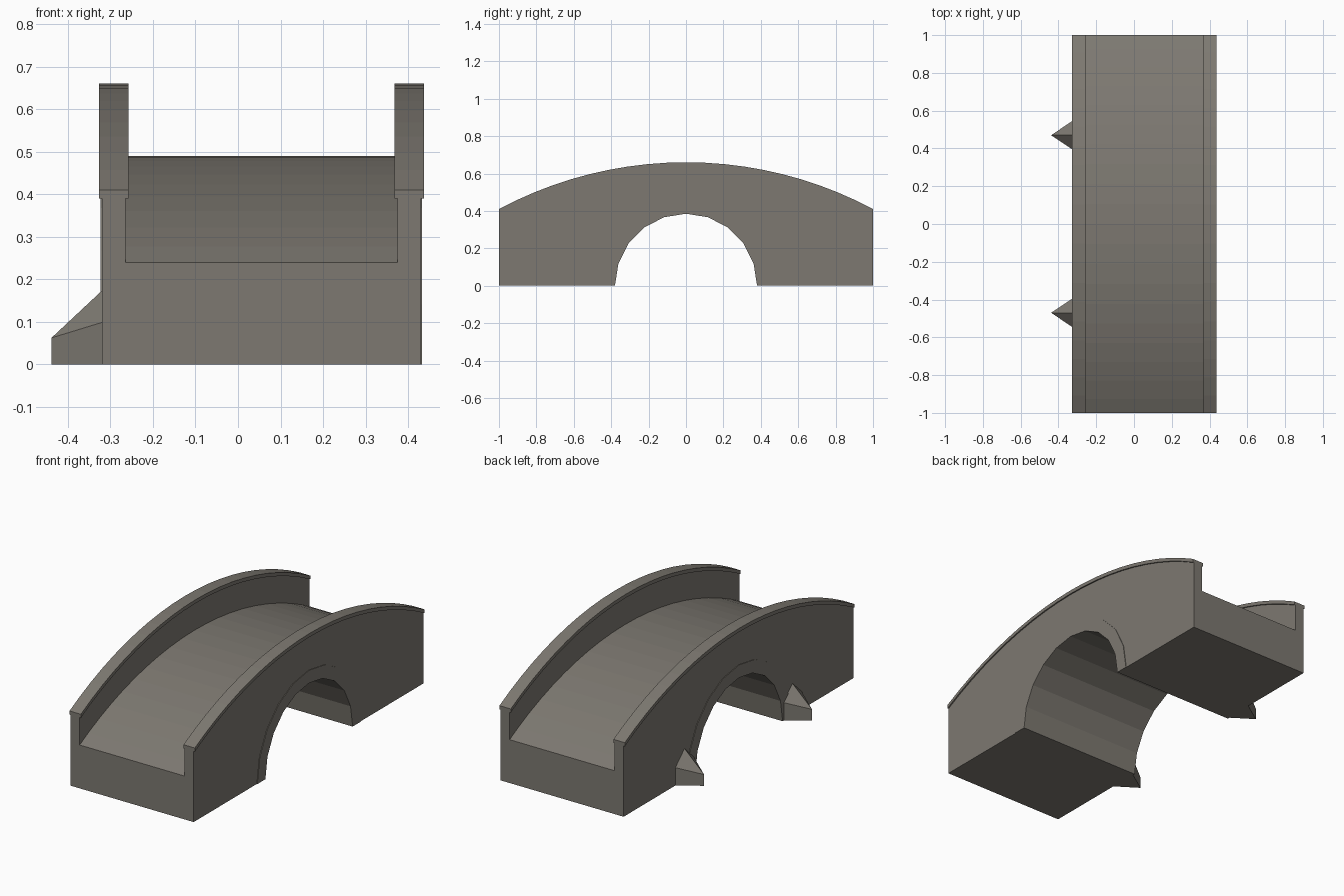
import bpy, bmesh, math

if "Cube" in bpy.data.objects:
    bpy.data.objects.remove(bpy.data.objects["Cube"])

CX = 0.055            # middle of the roadway across the bridge
R = 2.125             # radius of the humped curve
STEPS = 20

stone = bpy.data.materials.new("grey stone")
stone.diffuse_color = (0.205, 0.19, 0.165, 1)
stone.use_nodes = True
stone.node_tree.nodes["Principled BSDF"].inputs["Base Color"].default_value = stone.diffuse_color


def hump(crown, half=1.0):
    """Curved line from -y to +y whose highest point is at crown."""
    a = math.asin(half / R)
    angles = [-a + 2 * a * i / STEPS for i in range(STEPS + 1)]
    return [(R * math.sin(t), crown - R * (1 - math.cos(t))) for t in angles]


def arch(radius, height):
    """Half round from +y over the top to -y, in ten flat facets."""
    return [(radius * math.cos(math.pi * i / 10), height * math.sin(math.pi * i / 10))
            for i in range(11)]


def extrude_profile(name, profile, x0, x1):
    """Solid made from a (y, z) outline swept from x0 to x1."""
    bm = bmesh.new()
    face = bm.faces.new([bm.verts.new((x0, y, z)) for y, z in profile])
    ext = bmesh.ops.extrude_face_region(bm, geom=[face])
    moved = [g for g in ext["geom"] if isinstance(g, bmesh.types.BMVert)]
    bmesh.ops.translate(bm, verts=moved, vec=(x1 - x0, 0, 0))
    return finish(name, bm)


def finish(name, bm):
    bmesh.ops.recalc_face_normals(bm, faces=bm.faces[:])
    mesh = bpy.data.meshes.new(name)
    bm.to_mesh(mesh)
    bm.free()
    mesh.materials.append(stone)
    obj = bpy.data.objects.new(name, mesh)
    bpy.context.collection.objects.link(obj)
    return obj


# Bridge body with the arch opening in its outline
opening = arch(0.38, 0.385)
outline = hump(0.65) + [(1, 0)] + opening + [(-1, 0)]
body = extrude_profile("bridge_body", outline, CX - 0.375, CX + 0.375)

# Sunken roadway between the parapets
road = [(y, z) for y, z in hump(0.49 - 0.0006, 1.02)]
cutter = extrude_profile("road_cutter", road + [(1.02, 1), (-1.02, 1)], CX - 0.32, CX + 0.32)
cutter.hide_render = True
cut = body.modifiers.new("road", 'BOOLEAN')
cut.operation = 'DIFFERENCE'
cut.solver = 'EXACT'
cut.object = cutter
bpy.context.view_layer.objects.active = body
bpy.ops.object.modifier_apply(modifier="road")
bpy.data.objects.remove(cutter)

for side, label in ((-1, "left"), (1, "right")):
    # Coping stones along the parapet tops
    coping = hump(0.66) + hump(0.64)[::-1]
    extrude_profile(label + "_coping", coping, CX + side * 0.313, CX + side * 0.382)
    # Slightly raised ring around the arch
    ring = opening + arch(0.45, 0.455)[::-1]
    extrude_profile(label + "_arch_ring", ring, CX + side * 0.37, CX + side * 0.378)

# Pointed cutwaters on the left side
for y, label in ((-0.47, "front"), (0.47, "back")):
    bm = bmesh.new()
    wall, prow, w = -0.315, -0.439, 0.083
    points = [(wall, y - w, 0), (wall, y + w, 0), (prow, y, 0),
              (wall, y - w, 0.1), (wall, y + w, 0.1), (prow, y, 0.062), (wall, y, 0.178)]
    v = [bm.verts.new(p) for p in points]
    for f in ((0, 1, 2), (0, 2, 5, 3), (2, 1, 4, 5), (3, 5, 6), (5, 4, 6), (0, 3, 6, 4, 1)):
        bm.faces.new([v[i] for i in f])
    finish(label + "_cutwater", bm)
